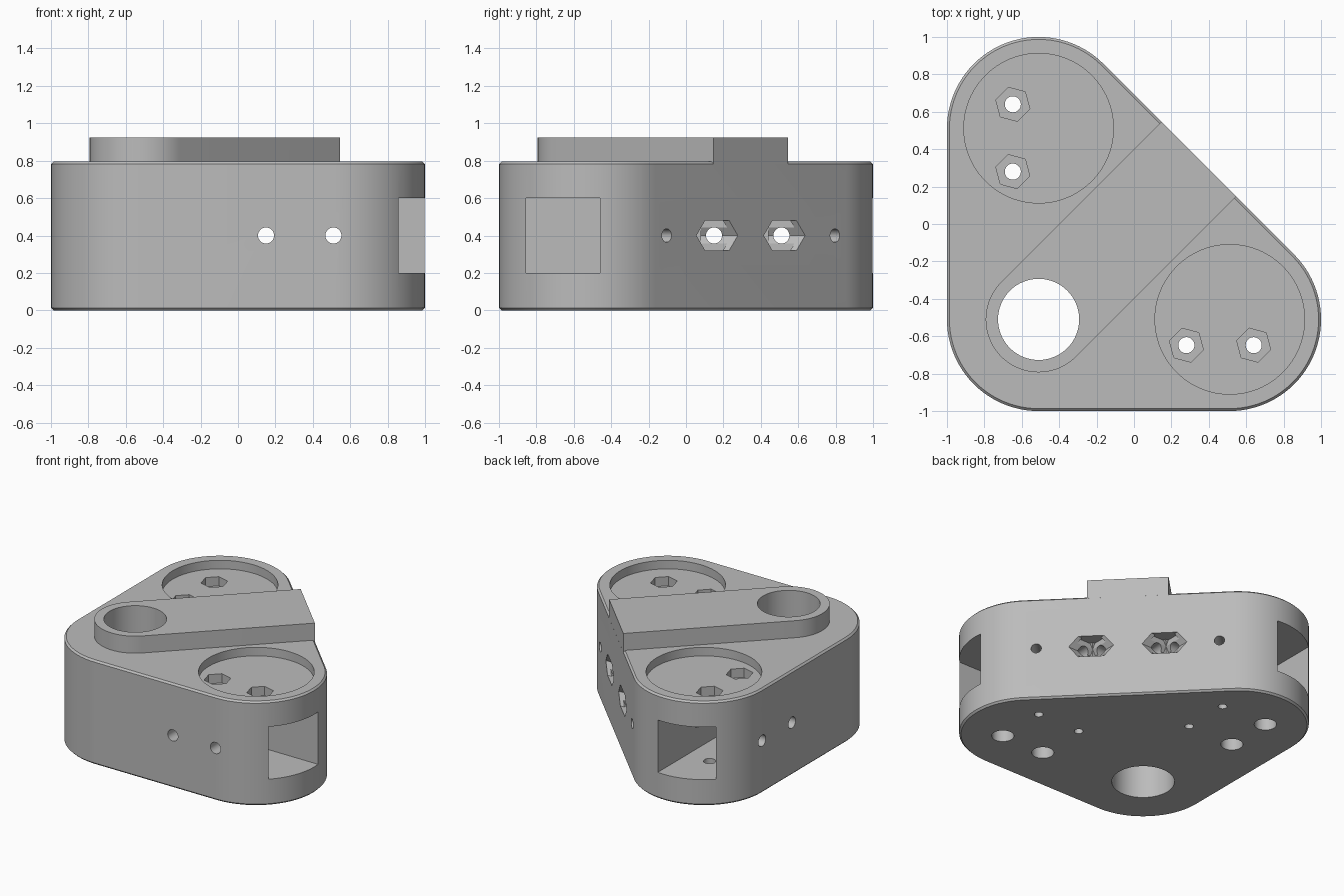
import bpy
import bmesh
from math import cos, sin, radians, sqrt
from mathutils import Vector

cube = bpy.data.objects.get("Cube")
if cube:
    bpy.data.objects.remove(cube)

C, R = 0.51, 0.49            # corner centre offset and corner radius
TOP, RIB_TOP, CH = 0.795, 0.925, 0.013
POCKET_FLOOR = 0.73
H = sqrt(0.5)

gray = bpy.data.materials.new("warm_free_gray")
gray.name = "light_gray"
gray.use_nodes = True
tone = (0.5, 0.5, 0.5, 1)
gray.diffuse_color = tone
gray.node_tree.nodes["Principled BSDF"].inputs["Base Color"].default_value = tone

# Drawing planes: two in-plane directions, then the extrusion direction
PLANES = {
    "X": (Vector((0, 1, 0)), Vector((0, 0, 1)), Vector((1, 0, 0))),
    "Y": (Vector((1, 0, 0)), Vector((0, 0, 1)), Vector((0, 1, 0))),
    "Z": (Vector((1, 0, 0)), Vector((0, 1, 0)), Vector((0, 0, 1))),
    "D": (Vector((H, -H, 0)), Vector((0, 0, 1)), Vector((H, H, 0))),
}


def arc(cx, cy, r, start, end, n):
    angles = [radians(start + (end - start) * i / n) for i in range(n + 1)]
    return [(cx + r * cos(a), cy + r * sin(a)) for a in angles]


def disc(cx, cy, r, n=48, start=0):
    return arc(cx, cy, r, start, start + 360, n)[:-1]


def loft(name, sections, plane="Z"):
    """Solid through a stack of equal-count outlines [(points, height)]."""
    u, v, w = PLANES[plane]
    bm = bmesh.new()
    rings = [[bm.verts.new(u * a + v * b + w * h) for a, b in pts]
             for pts, h in sections]
    for low, high in zip(rings, rings[1:]):
        for i in range(len(low)):
            bm.faces.new((low[i - 1], low[i], high[i], high[i - 1]))
    bm.faces.new(rings[0])
    bm.faces.new(rings[-1])
    bmesh.ops.recalc_face_normals(bm, faces=bm.faces)
    mesh = bpy.data.meshes.new(name)
    bm.to_mesh(mesh)
    bm.free()
    mesh.materials.append(gray)
    obj = bpy.data.objects.new(name, mesh)
    bpy.context.collection.objects.link(obj)
    return obj


def combine(other, operation="DIFFERENCE"):
    mod = body.modifiers.new(other.name, "BOOLEAN")
    mod.operation, mod.solver, mod.object = operation, "EXACT", other
    bpy.context.view_layer.objects.active = body
    bpy.ops.object.modifier_apply(modifier=mod.name)
    bpy.data.objects.remove(other)


def cut(name, pts, a, b, plane="Z"):
    combine(loft(name, [(pts, a), (pts, b)], plane))


def outline(r):
    return (arc(-C, -C, r, 180, 270, 24) + arc(C, -C, r, 270, 405, 36)
            + arc(-C, C, r, 45, 180, 36))


# Rounded triangular block with chamfered rims
body = loft("bracket_body", [(outline(R - CH), 0), (outline(R), CH),
                             (outline(R), TOP - CH), (outline(R - CH), TOP)])

# Raised rib running from the pivot corner to the slanted side
rib_r, end = 0.283, R - 0.0002
rib = arc(-C, -C, rib_r, 135, 315, 36)
rib += [(H * (end + rib_r), H * (end - rib_r)),
        (H * (end - rib_r), H * (end + rib_r))]
combine(loft("rib", [(rib, 0.6), (rib, RIB_TOP)]), "UNION")

# Pivot hole
cut("pivot_hole", disc(-C, -C, 0.217, 64), -0.1, 1.1)

# Two arms: one along x, the other its mirror across the diagonal
BOLT, HEX, MID = 0.043, 0.094, 0.4
LO, HI = 0.46, 0.855
for side in ("X", "Y"):
    def at(along, across):
        return (along, across) if side == "X" else (across, along)

    cut("round_recess", disc(*at(C + 0.002, -C), 0.4, 96), POCKET_FLOOR, 1.1)
    cut("arm_socket", [(-HI, 0.2), (-LO, 0.2), (-LO, 0.6), (-HI, 0.6)],
        0, 1.1, side)
    for along in (0.28, 0.64):
        spot = at(along, -0.648)
        cut("nut_recess", disc(*spot, HEX, 6, 45), 0.66, 0.76)
        cut("bolt_hole", disc(*spot, BOLT, 32), -0.1, 0.9)
        cut("bolt_head_recess", disc(*spot, 0.077, 32), -0.1, 0.1)
        cut("pilot_hole", disc(*at(along, -0.262), 0.031, 24), -0.1, 0.3)
    # Cross bolts with nut recesses opening on the slanted side
    for pos, floor in ((0.15, 0.44), (0.51, 0.08)):
        cut("cross_bolt_hole", disc(pos, MID, BOLT, 32), -1.1, 1.1, side)
        cut("cross_nut_recess", disc(pos, MID, HEX, 6), floor, 1.1, side)

# Small blind holes square to the slanted side
for u in (-0.636, 0.636):
    cut("slant_hole", disc(u, MID, 0.036, 24), 0.2, 0.8, "D")

for o in bpy.context.selected_objects:
    o.select_set(False)
body.select_set(True)
bpy.context.view_layer.objects.active = body
bpy.ops.object.shade_smooth_by_angle(angle=radians(25))
